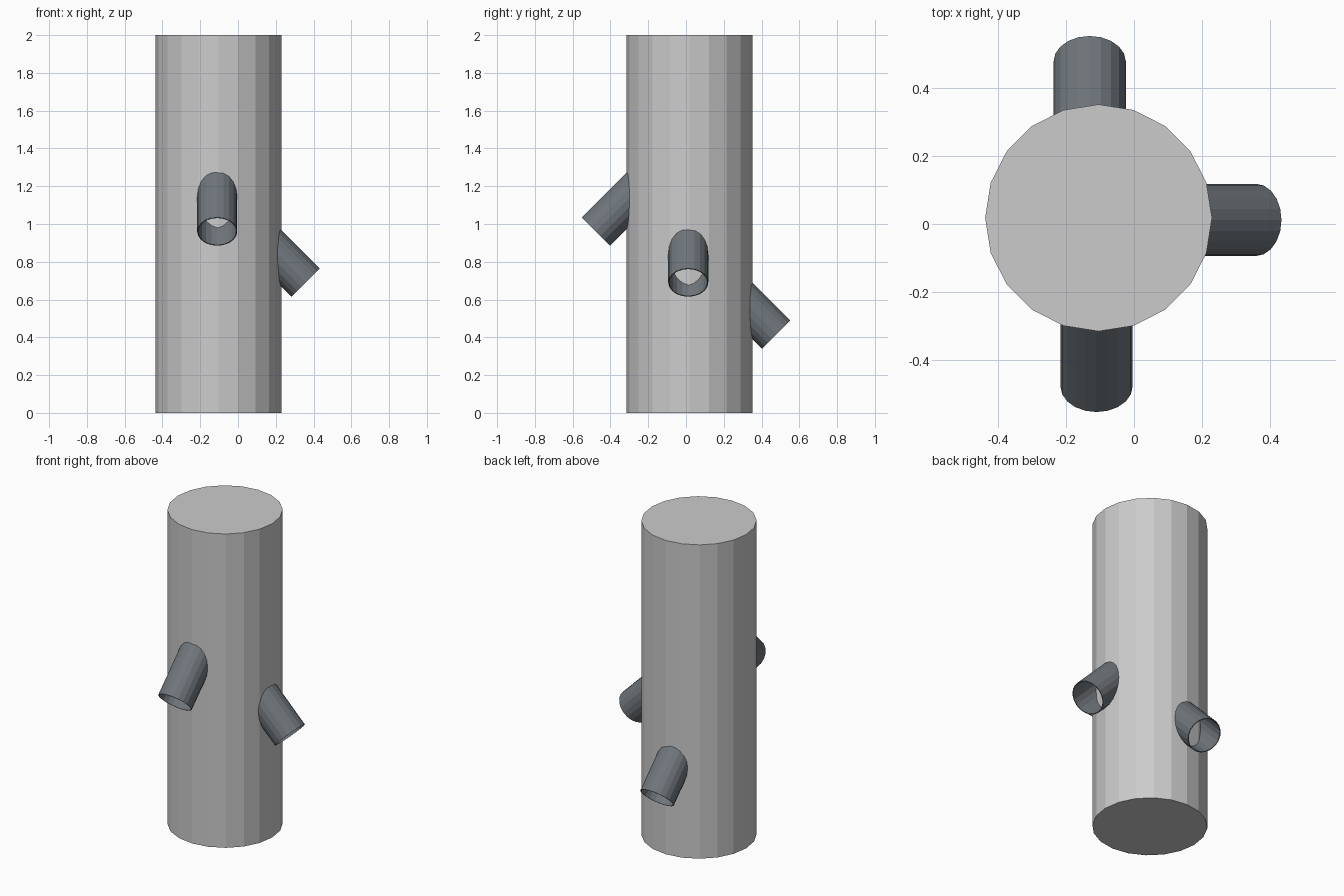
import bpy
from math import radians
from mathutils import Vector

if "Cube" in bpy.data.objects:
    bpy.data.objects.remove(bpy.data.objects["Cube"])

pipe_mat = bpy.data.materials.new("dark_grey")
pipe_mat.diffuse_color = (0.16, 0.18, 0.20, 1)
pipe_mat.use_nodes = True
pipe_mat.node_tree.nodes["Principled BSDF"].inputs["Base Color"].default_value = pipe_mat.diffuse_color

# Main column
bpy.ops.mesh.primitive_cylinder_add(vertices=20, radius=0.333, depth=2,
                                    location=(-0.104, 0.018, 1))
bpy.context.object.name = "column"


# Open thin-walled spout, sloping down and outward at 45 degrees
def spout(name, mouth, outward, length=0.42):
    axis = (Vector(outward) + Vector((0, 0, -1))).normalized()
    bpy.ops.mesh.primitive_cylinder_add(
        vertices=20, radius=0.106, depth=length, end_fill_type='NOTHING',
        location=Vector(mouth) - axis * length / 2,
        rotation=axis.to_track_quat('Z', 'Y').to_euler())
    ob = bpy.context.object
    ob.name = name
    ob.data.materials.append(pipe_mat)
    wall = ob.modifiers.new("wall", 'SOLIDIFY')
    wall.thickness = 0.005
    wall.offset = -1


spout("front_spout", (-0.110, -0.477, 0.960), (0, -1, 0))
spout("right_spout", (0.358, 0.012, 0.690), (1, 0, 0))
spout("back_spout", (-0.130, 0.477, 0.415), (0, 1, 0))
